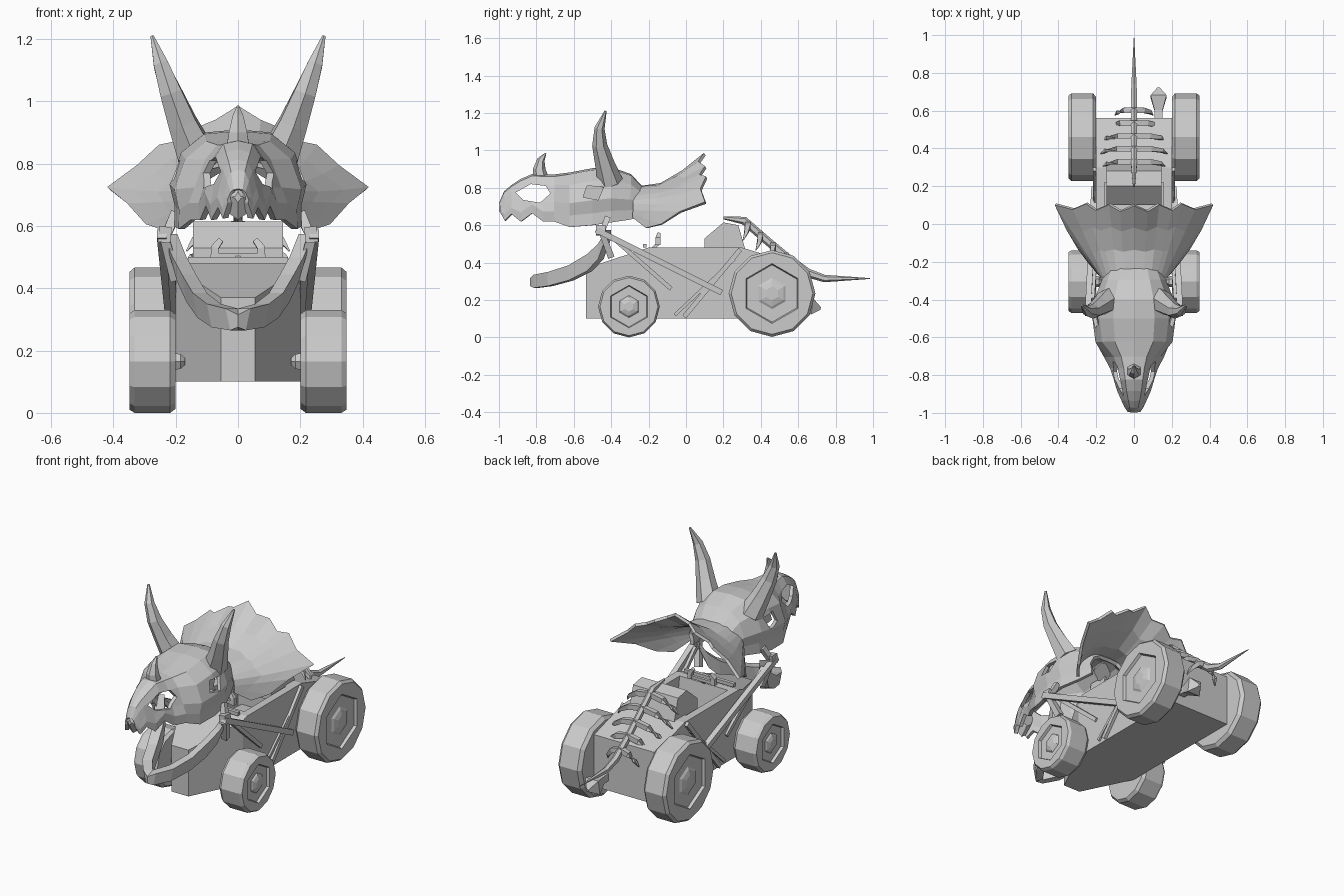
import bpy, bmesh, math
from mathutils import Vector

if "Cube" in bpy.data.objects:
    bpy.data.objects.remove(bpy.data.objects["Cube"])

bone = bpy.data.materials.new("light_grey")
bone.diffuse_color = (0.6, 0.6, 0.6, 1)
bone.use_nodes = True
bone.node_tree.nodes["Principled BSDF"].inputs["Base Color"].default_value = bone.diffuse_color


def make(name, verts, faces):
    bm = bmesh.new()
    vs = [bm.verts.new(v) for v in verts]
    for f in faces:
        bm.faces.new([vs[i] for i in f])
    bmesh.ops.remove_doubles(bm, verts=bm.verts, dist=0.0005)
    bmesh.ops.recalc_face_normals(bm, faces=bm.faces)
    me = bpy.data.meshes.new(name)
    bm.to_mesh(me)
    bm.free()
    me.materials.append(bone)
    ob = bpy.data.objects.new(name, me)
    bpy.context.collection.objects.link(ob)
    return ob


def loft(name, rings, closed=True, caps=True):
    n = len(rings[0])
    verts = [p for r in rings for p in r]
    faces = []
    for i in range(len(rings) - 1):
        for j in range(n if closed else n - 1):
            k = (j + 1) % n
            faces.append((i * n + j, i * n + k, i * n + n + k, i * n + n + j))
    if caps:
        faces += [tuple(range(n)), tuple(range(len(verts) - n, len(verts)))]
    return make(name, verts, faces)


def tube(name, path, radii, sides=6, flat=1.0):
    """Tapered tube along a path; flat squashes it sideways."""
    pts = [Vector(p) for p in path]
    rings = []
    for i, p in enumerate(pts):
        d = (pts[min(i + 1, len(pts) - 1)] - pts[max(i - 1, 0)]).normalized()
        ref = Vector((1, 0, 0)) if abs(d.x) < 0.8 else Vector((0, 0, 1))
        v = d.cross(ref).normalized()
        u = v.cross(d)
        ang = [2 * math.pi * (k + 0.5) / sides for k in range(sides)]
        rings.append([p + radii[i] * (u * math.cos(a) * flat + v * math.sin(a)) for a in ang])
    return loft(name, rings)


def prism_x(name, yz, x0, x1):
    return loft(name, [[(x, y, z) for y, z in yz] for x in (x0, x1)])


def cut(ob, cutter):
    cutter.hide_render = True
    cutter.display_type = 'WIRE'
    m = ob.modifiers.new("cut", 'BOOLEAN')
    m.operation = 'DIFFERENCE'
    m.solver = 'EXACT'
    m.object = cutter


def thicken(ob, t):
    m = ob.modifiers.new("thickness", 'SOLIDIFY')
    m.thickness = t
    m.offset = 0


def mir(half):
    """Mirror a half profile that starts on the centre line."""
    return [(-x, y, z) for x, y, z in reversed(half[1:])] + half


# Car body: wedge-nosed hull with sloped bonnet and rear deck
plan = [(.055, -.535), (.2, -.24), (.2, .56), (-.2, .56), (-.2, -.24), (-.055, -.535)]
body = loft("car_body", [[(x, y, z) for x, y in plan] for z in (.1, .48)])
bm = bmesh.new()
bm.from_mesh(body.data)
for co, no in (((0, -.535, .37), (0, -.33, 1)), ((0, .3, .48), (0, .3, 1))):
    g = bm.verts[:] + bm.edges[:] + bm.faces[:]
    r = bmesh.ops.bisect_plane(bm, geom=g, plane_co=co, plane_no=no, clear_outer=True)
    bmesh.ops.holes_fill(bm, edges=[e for e in r["geom_cut"] if isinstance(e, bmesh.types.BMEdge)])
bmesh.ops.recalc_face_normals(bm, faces=bm.faces)
bm.to_mesh(body.data)
bm.free()
cut(body, prism_x("cockpit_cutter", [(-.13, .25), (.22, .25), (.22, .6), (-.18, .6)], -.155, .155))

# Seat back with headrest wedge, cushion, dash edge and steering column
prism_x("seat", [(.1, .44), (.1, .53), (.2, .615), (.28, .6), (.32, .46)], -.145, .145)
prism_x("seat_cushion", [(-.02, .24), (-.02, .32), (.22, .3), (.22, .24)], -.13, .13)
tube("dash_edge", [(-.16, -.22, .49), (.16, -.22, .49)], [.014, .014], 4)
tube("steering_column", [(0, -.15, .5), (0, -.24, .42)], [.012, .012], 4)
tube("steering_bar", [(-.07, -.15, .505), (.07, -.15, .505)], [.012, .012], 4)


# Wheels: chamfered tyres with a hexagonal recess and low hub cap
def wheel(name, s, y, z, r):
    def circ(x, rad, n):
        k = 12 // n
        return [(s * x, y + rad * math.sin(2 * math.pi * (j // k) / n),
                 z + rad * math.cos(2 * math.pi * (j // k) / n)) for j in range(12)]
    hexes = [(.348, .69), (.332, .66), (.332, .36), (.34, .3), (.348, .16)]
    rings = [circ(.2, r * .92, 12), circ(.218, r, 12), circ(.332, r, 12), circ(.348, r * .94, 12)]
    # straight hexagon edges sampled at twelve points
    for x, f in hexes:
        c = circ(x, r * f, 6)
        rings.append([c[j] if j % 2 == 0 else
                      tuple((a + b) / 2 for a, b in zip(c[j], c[(j + 1) % 12])) for j in range(12)])
    loft(name, rings)


# Skull: open-bottomed shell lofted along its length (y, top, bottom, half width)
stations = [(-.99, .715, .675, .025), (-.965, .775, .625, .042), (-.93, .805, .66, .058),
            (-.88, .838, .62, .08), (-.82, .864, .665, .098), (-.76, .862, .62, .118),
            (-.70, .862, .62, .15), (-.62, .872, .59, .195), (-.5, .895, .60, .21),
            (-.4, .9, .615, .2), (-.3, .865, .63, .16), (-.22, .78, .65, .125)]
snout = [(0, 1), (.42, .96), (.65, .78), (.87, .42), (1, .22), (.96, 0)]
cranium = [(0, 1), (.5, .97), (.83, .78), (1, .45), (.92, .22), (.93, 0)]
rings = [mir([(f * w, y, b + g * (t - b)) for f, g in (snout if y < -.65 else cranium)])
         for y, t, b, w in stations]
skull = loft("skull", rings, closed=False, caps=False)
thicken(skull, .02)
cut(skull, prism_x("nostril_cutter", [(-.91, .775), (-.83, .82), (-.75, .81), (-.725, .77),
                                      (-.78, .72), (-.87, .735)], -.4, .4))
cut(skull, prism_x("eye_cutter", [(-.55, .75), (-.53, .81), (-.44, .805), (-.47, .735)], -.4, .4))

# Solid hooked beak closing the front of the snout
loft("beak", [mir([(0, y, t), (w * .6, y, t - .02), (w, y, (t + b) / 2), (w * .7, y, b + .02), (0, y, b)])
              for y, t, b, w in ((-.998, .71, .675, .02), (-.965, .772, .62, .04), (-.92, .79, .67, .045))])

# Frill: scalloped fan behind the skull
base = [(0, -.26, .80), (.05, -.26, .80), (.09, -.26, .79), (.12, -.26, .77), (.14, -.27, .75),
        (.155, -.28, .73), (.165, -.28, .71), (.17, -.28, .68), (.17, -.28, .66), (.17, -.28, .64)]
edge = [(0, .10, .98), (.07, .07, .935), (.13, .105, .91), (.2, .075, .865), (.25, .11, .855),
        (.32, .08, .79), (.415, .105, .72), (.35, -.03, .67), (.29, -.13, .605), (.23, -.21, .585)]
fr = []
for t, sag in ((0, 0), (.35, .045), (.68, .035), (1, 0)):
    fr.append(mir([(a[0] + (b[0] - a[0]) * t, a[1] + (b[1] - a[1]) * t,
                    a[2] + (b[2] - a[2]) * t - sag * max(0, 1 - i / 7))
                   for i, (a, b) in enumerate(zip(base, edge))]))
thicken(loft("frill", fr, closed=False, caps=False), .016)

# Nose horn
tube("nose_horn", [(0, -.775, .84), (0, -.785, .9), (0, -.775, .95), (0, -.75, .985)],
     [.045, .034, .02, .004], 6)

for s, side in ((1, "right"), (-1, "left")):
    wheel("front_wheel_" + side, s, -.305, .165, .165)
    wheel("rear_wheel_" + side, s, .46, .235, .232)
    # Pointed axle nub on the inner face of the front wheel
    tube("axle_nub_" + side, [(s * .205, -.305, .165), (s * .185, -.305, .165), (s * .17, -.305, .165)],
         [.03, .028, .012], 6)
    tube("steering_grip_" + side, [(s * .075, -.15, .495), (s * .075, -.15, .53), (s * .055, -.145, .555)],
         [.018, .018, .012], 4)
    # Eye panel sunk behind the socket
    prism_x("eye_panel_" + side, [(-.57, .735), (-.54, .825), (-.42, .82), (-.45, .72)], s * .145, s * .155)
    # Brow horns
    tube("brow_horn_" + side, [(s * .135, -.405, .83), (s * .178, -.435, .93), (s * .216, -.462, 1.03),
                               (s * .248, -.462, 1.12), (s * .276, -.43, 1.21)],
         [.068, .052, .04, .027, .006], 6)
    # Lower jaw half: flat bone sweeping up to the hinge
    jaw = [(0, -.835, .315, .275), (.04, -.815, .335, .265), (.10, -.74, .35, .275), (.145, -.63, .385, .305),
           (.18, -.53, .445, .355), (.21, -.47, .50, .42), (.24, -.43, .575, .53)]
    loft("jaw_" + side, [[(s * x, y, t), (s * max(0, x - .045), y + .03, t),
                          (s * max(0, x - .05), y + .03, b), (s * max(0, x - .015), y, b)]
                         for x, y, t, b in jaw])
    # Hinge block and post between jaw and skull
    tube("jaw_hinge_" + side, [(s * .215, -.455, .57), (s * .255, -.455, .575)], [.036, .036], 4)
    tube("skull_post_" + side, [(s * .2, -.40, .43), (s * .235, -.45, .56), (s * .2, -.42, .64)],
         [.025, .022, .022], 4)
    # Bone struts lashed across the body sides
    struts = [((.245, -.48, .575), (.21, .19, .24), .022), ((.22, -.40, .54), (.2, -.08, .26), .016),
              ((.205, .29, .47), (.205, -.01, .11), .018), ((.203, .26, .42), (.203, -.06, .12), .012)]
    for i, (a, b, r) in enumerate(struts):
        tube(f"strut_{i + 1}_{side}", [(s * a[0], a[1], a[2]), (s * b[0], b[1], b[2])], [r, r], 4)
    # Ribs drooping from the spine over the rear deck
    for i in range(5):
        y, z, w = .33 + .068 * i, .605 - .055 * i, (.165, .175, .165, .14, .1)[i]
        tube(f"rib_{i + 1}_{side}", [(0, y, z), (s * w * .5, y, z - .015),
                                     (s * w * .85, y - .01, z - .05), (s * w, y - .025, z - .085)],
             [.02, .02, .013, .003], 4)

# Spine running down into the pointed tail
tube("spine_tail", [(0, .2, .64), (0, .31, .625), (0, .43, .52), (0, .55, .42), (0, .65, .345),
                    (0, .74, .315), (0, .985, .315)],
     [.008, .022, .022, .022, .024, .02, .002], 6, .8)

# Exhaust with a flared, pointed mouth
tube("exhaust", [(.13, .5, .185), (.13, .6, .175), (.13, .675, .165), (.13, .72, .155)],
     [.03, .03, .06, .01], 4)
